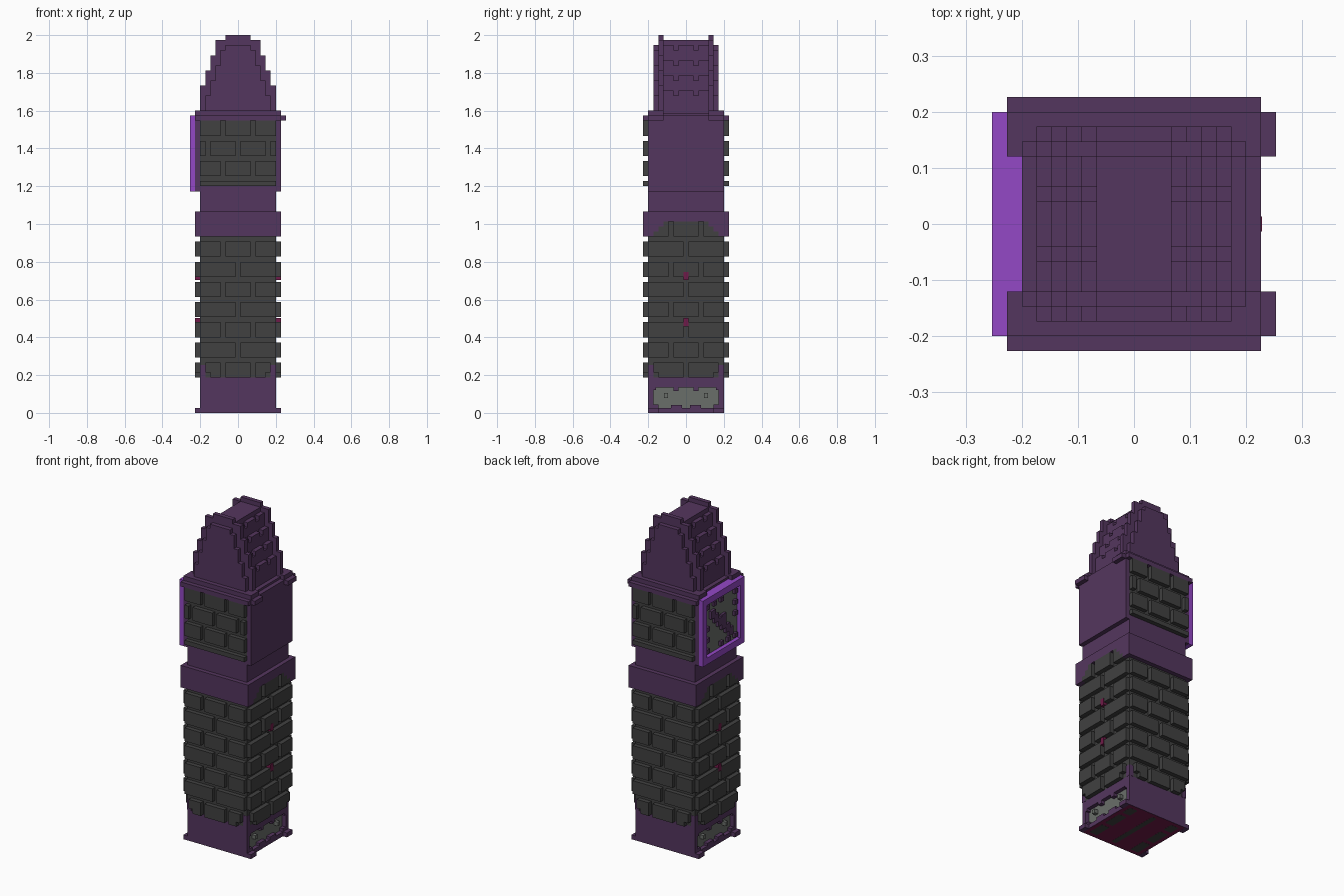
import bpy, bmesh

if "Cube" in bpy.data.objects:
    bpy.data.objects.remove(bpy.data.objects["Cube"])

U = 2 / 75  # one block of the tower's grid


def material(name, rgb):
    lin = [((c / 255 + 0.055) / 1.055) ** 2.4 for c in rgb] + [1]
    m = bpy.data.materials.new(name)
    m.use_nodes = True
    m.diffuse_color = lin
    m.node_tree.nodes["Principled BSDF"].inputs["Base Color"].default_value = lin
    return m


PURPLE = material("dark purple", (84, 54, 94))
BRICK = material("charcoal", (65, 65, 65))
VIOLET = material("bright violet", (148, 72, 198))
STONE = material("pale stone", (106, 110, 106))
MAGENTA = material("dark magenta", (112, 26, 72))


def boxes(name, mat, items):
    """One object from boxes (x0, x1, y0, y1, z0, z1) in grid units."""
    bm = bmesh.new()
    for x0, x1, y0, y1, z0, z1 in items:
        r = bmesh.ops.create_cube(bm, size=1)
        for v in r["verts"]:
            v.co = [U * (lo + (hi - lo) * (c + 0.5))
                    for c, lo, hi in zip(v.co, (x0, y0, z0), (x1, y1, z1))]
    me = bpy.data.meshes.new(name)
    bm.to_mesh(me)
    bm.free()
    me.materials.append(mat)
    ob = bpy.data.objects.new(name, me)
    bpy.context.collection.objects.link(ob)
    return ob


def side(s, a, b, lo, hi, z0, z1, axis="x"):
    """Box on the s side of an axis, from depth a to b, spanning lo..hi across."""
    d = sorted((s * a, s * b))
    return (*d, lo, hi, z0, z1) if axis == "x" else (lo, hi, *d, z0, z1)


BOTH = (-1, 1)

# Base with a sunken stone panel on each side
base = [(-6.5, 6.5, -7.5, 7.5, 0.02, 7), (-7.5, 7.5, -7.5, -6.5, 0.02, 7),
        (-7.5, 7.5, 6.5, 7.5, 0.02, 7)]
panels, feet = [], []
for s in BOTH:
    base += [side(s, 6.5, 7.5, -6.5, 6.5, 0.02, 1), side(s, 6.5, 7.5, -6.5, 6.5, 5, 7)]
    for t in BOTH:
        tabs = [(1.5, 2.5, 4.3, 5), (5.5, 6.5, 1, 1.7), (0.8, 3, 1, 1.6),
                (3.6, 4.4, 3, 3.9), (6, 6.5, 4.5, 5)]
        for lo, hi, z0, z1 in tabs:
            y0, y1 = sorted((t * lo, t * hi))
            (panels if z0 == 3 else base).append(side(s, 6.5, 7.5, y0, y1, z0, z1))
        y0, y1 = sorted((t * 5.5, t * 7.5))
        feet.append(side(s, 7.5, 8.5, y0, y1, 0, 1))
    panels.append(side(s, 6.4, 6.6, -6.5, 6.5, 1, 5))
boxes("base", PURPLE, base)
boxes("base_panels", STONE, panels)
boxes("corner_feet", PURPLE, feet)
boxes("underside", MAGENTA, [(-7.4, 7.4, -7.4, 7.4, 0, 0.1)])
boxes("underside_stripes", BRICK, [(-0.6, 0.6, -6.5, 6.5, -0.0, 0.05)]
      + [side(s, 4.5, 6.5, lo, hi, 0, 0.05) for s in BOTH
         for lo, hi in ((-6.5, -2.5), (-1.5, 3), (4, 6.5))])
for n in ("underside", "underside_stripes"):
    bpy.data.objects[n].location.z = -0.001 if n == "underside_stripes" else 0
bpy.data.objects["underside_stripes"].location.z = 0
bpy.data.objects["underside"].location.z = 0.0004

# Brick shaft
boxes("shaft_mortar", BRICK, [(-7.5, 7.5, -7.5, 7.5, 7, 38)])
boxes("shaft_corner_trim", PURPLE,
      [(min(s * 6.5, s * 7.55), max(s * 6.5, s * 7.55),
        min(t * 6.5, t * 7.55), max(t * 6.5, t * 7.55), 7, 9.5)
       for s in BOTH for t in BOTH])

THREE = ((-7.5, -3.5), (-2.5, 2.5), (3.5, 7.5))
TWO = ((-7.5, -0.5), (0.5, 7.5))
FOUR = ((-7.5, -6.5), (-5.5, -0.5), (0.5, 5.5), (6.5, 7.5))
LIMIT = {7: 5.5, 8: 6.5, 9: 6.5, 35: 6.5, 36: 5.5, 37: 4.5}  # rounded ends of the brickwork


def course(axis, z, pattern):
    out = []
    for s in BOTH:
        for lo, hi in pattern:
            if z in (7, 35):
                for k in range(3):
                    m = LIMIT[z + k]
                    a, b = max(lo, -m), min(hi, m)
                    if b > a:
                        out.append(side(s, 7.4, 8.5, a, b, z + k, z + k + 1, axis))
            else:
                out.append(side(s, 7.4, 8.5, lo, hi, z, z + 3, axis))
    return out


front, sides = [], []
for i in range(8):
    z = 7 + 4 * i
    if i < 7:
        front += course("y", z, TWO if i % 2 else THREE)
    sides += course("x", z, THREE if i % 2 else TWO)
boxes("front_back_bricks", BRICK, front)
boxes("side_bricks", BRICK, sides)
boxes("magenta_chips", MAGENTA,
      [side(s, 7.5, 8.55, -0.5, 0.5, z, z + 1.6) for s in BOTH for z in (17.2, 26.4)])

# Band around the shaft, arched over the side brickwork
band = [(-7.5, 7.5, -7.5, 7.5, 38, 40)]
for s in BOTH:
    band += [side(s, 7.5, 8.5, -8.5, 8.5, 35, 40, "y"),
             side(s, 7.5, 8.5, -7.5, 7.5, 38, 40)]
    for z in (35, 36, 37):
        for t in BOTH:
            y0, y1 = sorted((t * LIMIT[z], t * 7.5))
            band.append(side(s, 7.5, 8.5, y0, y1, z, z + 1))
boxes("band", PURPLE, band)

# Clock chamber with side slabs
boxes("chamber", PURPLE, [(-7.5, 7.5, -7.5, 7.5, 40, 59.5), (7.5, 8.5, -7.5, 7.5, 44, 59),
                          (-8.5, -7.5, -7.5, 7.5, 44, 58.9)])
boxes("chamber_mortar", BRICK,
      [side(s, 7.4, 7.55, -7.5, 7.5, 45, 58, "y") for s in BOTH])
chamber = []
for z, pattern in ((47, THREE), (51, FOUR), (55, THREE)):
    chamber += course("y", z, pattern)
chamber += [side(s, 7.4, 8.5, -7.5, 7.5, 45, 46, "y") for s in BOTH]
boxes("chamber_bricks", BRICK, chamber)

# Clock on the right side
boxes("clock_frame", VIOLET,
      [(-9.5, -8.5, -7.5, 7.5, 44, 45.5), (-9.5, -8.5, -7.5, 7.5, 57.5, 59),
       (-9.5, -8.5, -7.5, -6, 45.5, 57.5), (-9.5, -8.5, 6, 7.5, 45.5, 57.5),
       (-8.5, -7.5, -4.5, 4.5, 58.9, 59)])
boxes("clock_face", STONE, [(-8.6, -8.4, -6, 6, 45.5, 57.5)])
C = 51.5
marks = [(0, 5), (0, -5), (5, 0), (-5, 0), (5, 5), (-5, 5), (5, -5), (-5, -5),
         (2.5, 5), (-5, 2.5), (5, -2.5), (-2.5, -5)]
boxes("clock_hour_marks", PURPLE,
      [(-9.2, -8.5, y - 0.5, y + 0.5, C + z - 0.5, C + z + 0.5) for y, z in marks])
boxes("clock_hands", PURPLE,
      [(-9.2, -8.5, y - 0.8, y + 0.8, C + z - 0.9, C + z + 0.9)
       for y, z in ((3.2, 2.8), (2, 1.5), (0.7, 0.2), (-0.6, -1), (-2, -2.2), (-3.2, -3.4), (-0.6, 0.6))])

# Cornice strips
cornice = []
for s in BOTH:
    cornice += [side(s, 4.5, 8.5, -8.5, 8.5, 58, 59, "y"),
                side(s, 4.5, 7.5, 7.5, 9.5, 58, 59, "y"),
                side(s, 4.5, 7.5, -8.5, 8.5, 59, 60, "y")]
boxes("cornice", PURPLE, cornice)

# Stepped gables and the tiled roof between them
gable, roof = [], []
OUTER = ((7.5, 65), (6.5, 68), (5.5, 71), (4.5, 74), (2.5, 75))
INNER = ((6.5, 63), (5.5, 66), (4.5, 69), (3.5, 72), (2.5, 73))
for s in BOTH:
    gable += [side(s, 4.5, 5.5, -w, w, 60, z, "y") for w, z in OUTER]
    gable += [side(s, 5.5, 6.5, -w, w, 60, z, "y") for w, z in INNER]
boxes("gables", PURPLE, gable)
for y0, y1, drop in ((-4.5, -2.5, 0), (-2.5, -1.5, 1), (-1.5, 1.5, 0), (1.5, 2.5, 1), (2.5, 4.5, 0)):
    roof += [(-w, w, y0, y1, 59, z - drop)
             for w, z in ((6.5, 64), (5.5, 67), (4.5, 70), (3.5, 73))]
    roof.append((-2.5, 2.5, y0, y1, 59, 74))
boxes("roof_tiles", PURPLE, roof)
